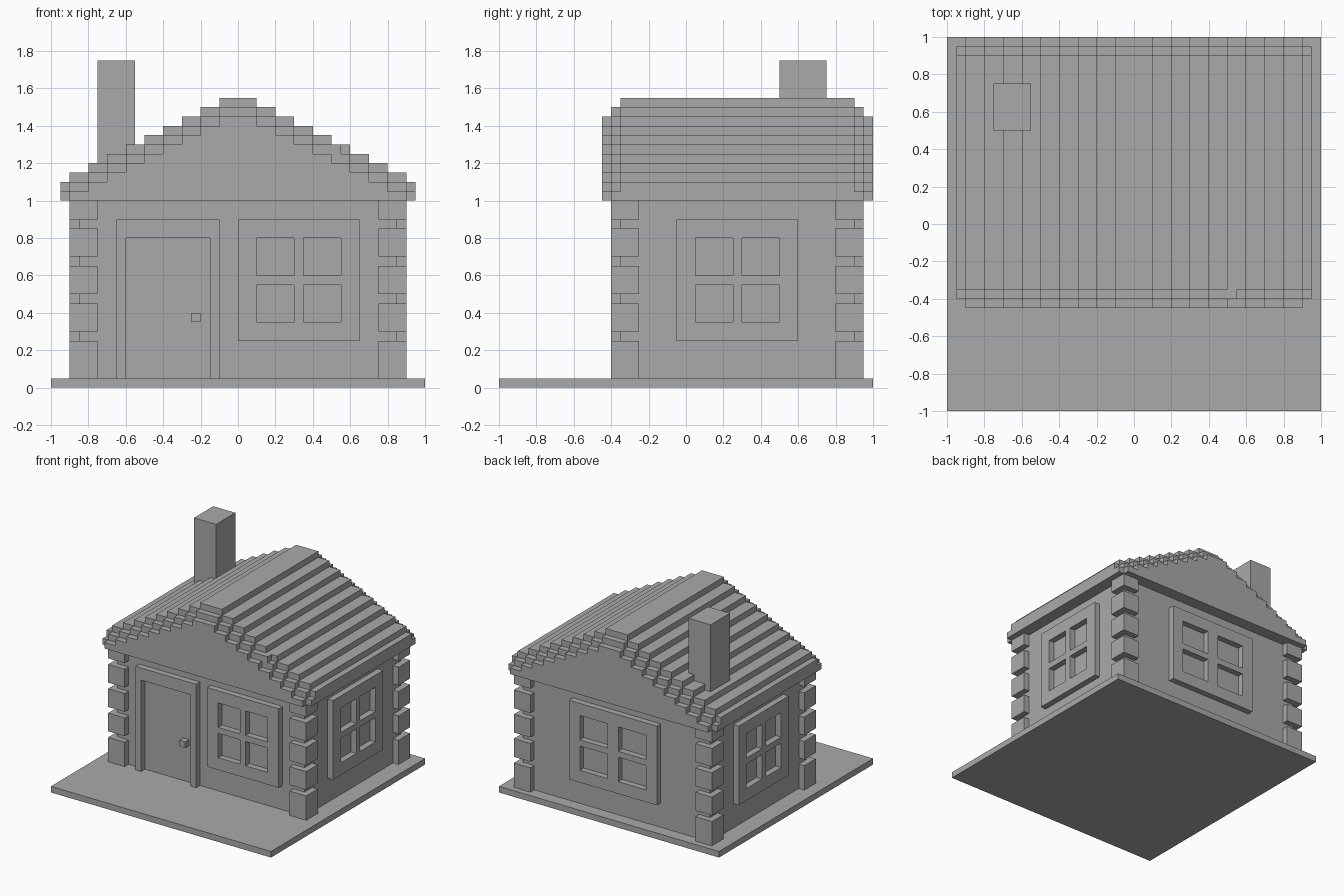
import bpy, bmesh
from math import pi

if "Cube" in bpy.data.objects:
    bpy.data.objects.remove(bpy.data.objects["Cube"], do_unlink=True)

grey = bpy.data.materials.new("plain_grey")
grey.use_nodes = True
grey.diffuse_color = (0.4, 0.4, 0.4, 1)
grey.node_tree.nodes["Principled BSDF"].inputs["Base Color"].default_value = grey.diffuse_color


def finish(name, bm):
    bmesh.ops.recalc_face_normals(bm, faces=bm.faces)
    mesh = bpy.data.meshes.new(name)
    bm.to_mesh(mesh)
    bm.free()
    mesh.materials.append(grey)
    obj = bpy.data.objects.new(name, mesh)
    bpy.context.collection.objects.link(obj)
    return obj


def box(name, x, y, z):
    bm = bmesh.new()
    for v in bmesh.ops.create_cube(bm, size=1)["verts"]:
        v.co = [r[0] if c < 0 else r[1] for c, r in zip(v.co, (x, y, z))]
    return finish(name, bm)


def prism(name, outline, y0, y1):
    """Extrude an x-z outline from y0 to y1."""
    bm = bmesh.new()
    face = bm.faces.new([bm.verts.new((x, y0, z)) for x, z in outline])
    ext = bmesh.ops.extrude_face_region(bm, geom=[face], use_keep_orig=True)["geom"]
    for v in ext:
        if isinstance(v, bmesh.types.BMVert):
            v.co.y = y1
    return finish(name, bm)


def window(name, pane, x, y, angle):
    """Four-pane frame standing out from the wall."""
    edge = 0.1
    mullion = 0.05 if pane < 0.25 else 0.1
    half = edge + pane + mullion / 2
    us = [-half, -half + edge, -mullion / 2, mullion / 2, half - edge, half]
    zs = [0.25, 0.35, 0.55, 0.6, 0.8, 0.9]
    bm = bmesh.new()
    grid = [[bm.verts.new((u, 0, z)) for z in zs] for u in us]
    for i in range(5):
        for j in range(5):
            if not (i % 2 and j % 2):
                bm.faces.new((grid[i][j], grid[i + 1][j], grid[i + 1][j + 1], grid[i][j + 1]))
    ext = bmesh.ops.extrude_face_region(bm, geom=bm.faces[:], use_keep_orig=True)["geom"]
    for v in ext:
        if isinstance(v, bmesh.types.BMVert):
            v.co.y = -0.05
    loose = [v for v in bm.verts if not v.link_faces]
    bmesh.ops.delete(bm, geom=loose, context="VERTS")
    obj = finish(name, bm)
    obj.location = (x, y, 0)
    obj.rotation_euler.z = angle


def stairs(top, widths):
    """Symmetric stepped outline falling 0.05 per step to z = 1."""
    side = []
    for i, w in enumerate(widths):
        z = top - 0.05 * i
        side += [(widths[i - 1] if i else 0, z), (w, z)]
    side = side[1:] + [(widths[-1], 1.0)]
    return side + [(-x, z) for x, z in reversed(side)]


# Ground slab and walls
box("ground_slab", (-1, 1), (-1, 1), (0, 0.05))
box("walls", (-0.85, 0.85), (-0.35, 0.9), (0.05, 1.0))

# Corner stones with gaps between them
stone_rows = [(0.05, 0.25), (0.3, 0.45), (0.5, 0.65), (0.7, 0.85), (0.9, 1.0)]
for end, ys in (("front", (-0.4, -0.25)), ("back", (0.8, 0.95))):
    for side, xs in (("left", (0.75, 0.9)), ("right", (-0.9, -0.75))):
        for n, zs in enumerate(stone_rows):
            box(f"corner_stone_{end}_{side}_{n + 1}", xs, ys, zs)

# Door frame and knob
prism("door_frame", [(-0.65, 0.05), (-0.65, 0.9), (-0.1, 0.9), (-0.1, 0.05),
                     (-0.15, 0.05), (-0.15, 0.8), (-0.6, 0.8), (-0.6, 0.05)], -0.4, -0.35)
box("door_knob", (-0.25, -0.2), (-0.4, -0.35), (0.35, 0.4))

# Windows
window("window_front", 0.2, 0.325, -0.35, 0)
window("window_left", 0.2, 0.85, 0.275, pi / 2)
window("window_right", 0.2, -0.85, 0.275, -pi / 2)
window("window_back", 0.25, 0, 0.9, pi)

# Stepped roof, with lower trim and gable at each end
steps = [0.1 * i for i in range(1, 10)]
full = steps + [0.95]
prism("roof", stairs(1.55, full), -0.35, 0.9)
prism("roof_trim_front", stairs(1.5, full), -0.4, -0.35)
prism("roof_trim_back", stairs(1.5, full), 0.9, 0.95)
prism("gable_front", stairs(1.45, steps), -0.45, -0.4)
prism("gable_back", stairs(1.45, steps), 0.95, 1.0)
box("roof_trim_notch", (0.5, 0.55), (-0.4, -0.35), (1.25, 1.3))

# Chimney
box("chimney", (-0.75, -0.55), (0.5, 0.75), (1.1, 1.75))
